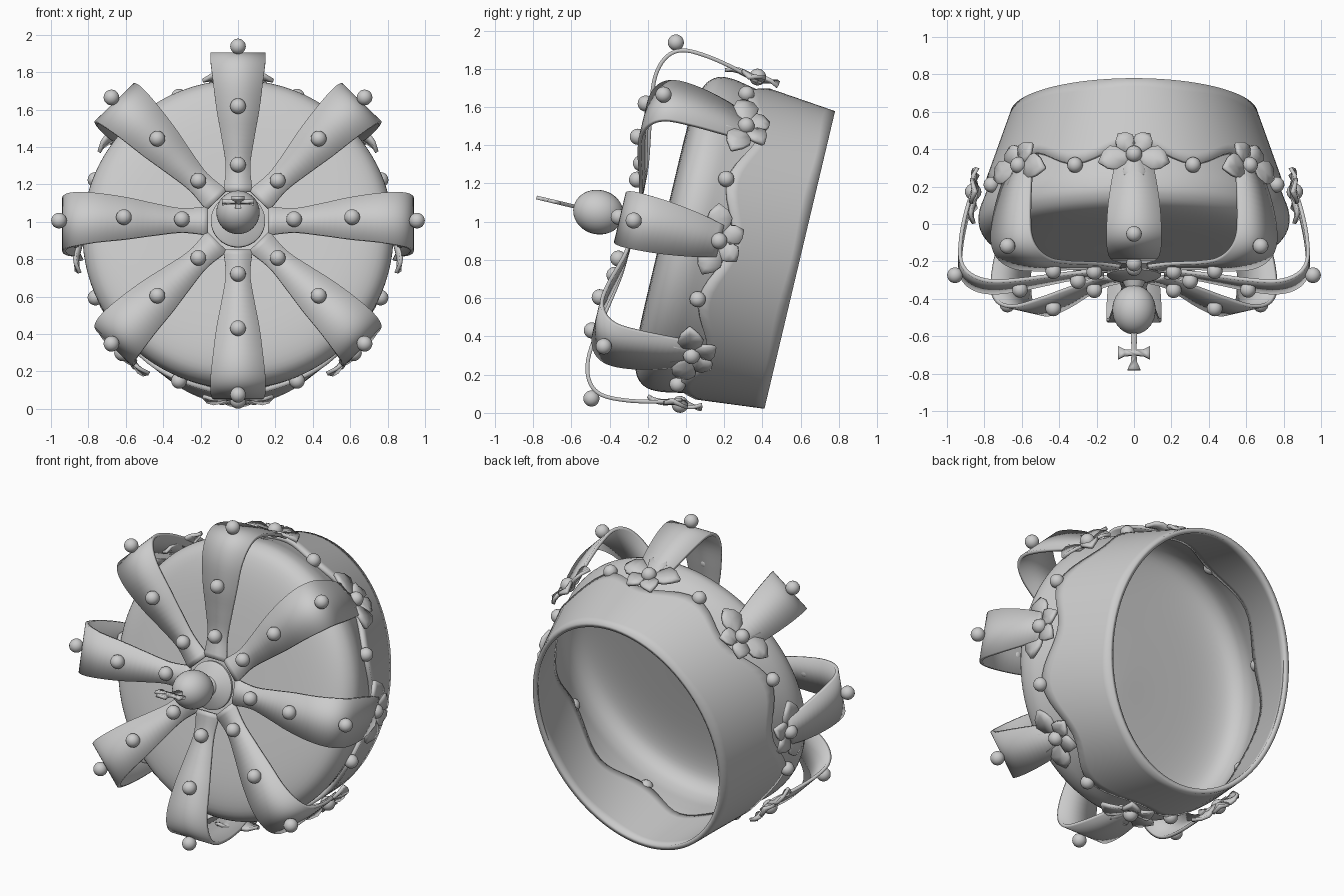
import bpy, bmesh
from math import cos, sin, pi, radians
from mathutils import Matrix, Vector

if "Cube" in bpy.data.objects:
    bpy.data.objects.remove(bpy.data.objects["Cube"])

# Crown is built upright around local z, then tipped forward onto its side
TILT = Matrix.Translation((0, 0.595, 0.80)) @ Matrix.Rotation(radians(76.65), 4, 'X')
N = 96


def make(name, verts, faces, thick=0.0, offset=0.0, local=Matrix(), angle=35):
    me = bpy.data.meshes.new(name)
    me.from_pydata(verts, [], faces)
    ob = bpy.data.objects.new(name, me)
    bpy.context.collection.objects.link(ob)
    ob.matrix_world = TILT @ local
    if thick:
        m = ob.modifiers.new("thickness", 'SOLIDIFY')
        m.thickness, m.offset = thick, offset
    bpy.ops.object.select_all(action='DESELECT')
    ob.select_set(True)
    bpy.context.view_layer.objects.active = ob
    bpy.ops.object.shade_smooth_by_angle(angle=radians(angle))
    return ob


def rings(name, point, rows, n=N, cap=False, **kw):
    """Stack of closed rings; point(row, angle) gives each vertex."""
    verts = [point(j, 2 * pi * i / n) for j in range(rows) for i in range(n)]
    faces = [(j * n + i, j * n + (i + 1) % n, (j + 1) * n + (i + 1) % n, (j + 1) * n + i)
             for j in range(rows - 1) for i in range(n)]
    if cap:
        faces.append(tuple((rows - 1) * n + i for i in range(n)))
        if cap == 2:
            faces.append(tuple(reversed(range(n))))
    return make(name, verts, faces, **kw)


def smooth(pts, steps=5):
    """Catmull-Rom through the points."""
    p = [Vector(q) for q in pts]
    p = [2 * p[0] - p[1]] + p + [2 * p[-1] - p[-2]]
    out = []
    for a, b, c, d in zip(p, p[1:], p[2:], p[3:]):
        for k in range(steps):
            t = k / steps
            out.append(0.5 * (2 * b + (c - a) * t + (2 * a - 5 * b + 4 * c - d) * t * t
                              + (3 * b - a - 3 * c + d) * t ** 3))
    return out + [p[-2]]


def bead(name, pos, r=0.042, stretch=1.0, seg=20):
    bm = bmesh.new()
    bmesh.ops.create_uvsphere(bm, u_segments=seg, v_segments=seg // 2 + 2, radius=r)
    bmesh.ops.scale(bm, vec=(1, 1, stretch), verts=bm.verts)
    me = bpy.data.meshes.new(name)
    bm.to_mesh(me)
    bm.free()
    me.shade_smooth()
    ob = bpy.data.objects.new(name, me)
    bpy.context.collection.objects.link(ob)
    ob.matrix_world = TILT @ Matrix.Translation(pos)


# Band: oval at the rim, nearly round and scalloped at the top
def band_point(j, a):
    w = (0.41 - 0.05 * cos(8 * a)) * j / 8
    return ((0.66 + 0.35 * w) * cos(a), (0.80 + 0.1 * w) * sin(a), w)


rings("band", band_point, 9, thick=0.03, offset=-1)

# Cushion and lining
prof = smooth([(0.02, 0.635, 0.775), (0.2, 0.70, 0.79), (0.38, 0.765, 0.81),
               (0.47, 0.80, 0.825), (0.56, 0.83, 0.84), (0.64, 0.82, 0.83),
               (0.70, 0.755, 0.765), (0.73, 0.6, 0.6), (0.735, 0.3, 0.3), (0.73, 0.02, 0.02)], 4)
rings("cushion", lambda j, a: (prof[j][1] * cos(a), prof[j][2] * sin(a), prof[j][0]),
      len(prof), cap=True, angle=60)

# Arches: flared ribbons (radius, height, half width) with pearls
path = smooth([(0.16, 0.885, 0.078), (0.3, 0.893, 0.066), (0.45, 0.917, 0.088),
               (0.6, 0.943, 0.115), (0.76, 0.957, 0.135), (0.87, 0.925, 0.147),
               (0.925, 0.85, 0.147), (0.925, 0.72, 0.138), (0.895, 0.56, 0.115),
               (0.855, 0.43, 0.085)])
ribbon_v = [(p[0], s * p[2], p[1]) for p in path for s in (-1, 1)]
ribbon_f = [(2 * i, 2 * i + 2, 2 * i + 3, 2 * i + 1) for i in range(len(path) - 1)]


# Flower petals: pointed, slightly cupped; local +z faces out of the band
def petal(angle, length, width):
    shape = [(0.02, 0.15, 0), (0.3, 0.7, 0.012), (0.6, 1, 0.022), (0.82, 0.7, 0.02), (1, 0.06, 0.008)]
    vs = []
    for t, b, h in shape:
        for s in (-1, 0, 1):
            x, y = t * length, s * b * width
            vs.append((x * cos(angle) - y * sin(angle), x * sin(angle) + y * cos(angle),
                       h + 0.012 * abs(s) * b))
    return vs


flower_v, flower_f = [], []
for ang, length, width in ((0, 0.18, 0.062), (75, 0.195, 0.068), (-75, 0.195, 0.068),
                           (142, 0.135, 0.055), (-142, 0.135, 0.055)):
    o = len(flower_v)
    flower_v += petal(radians(ang), length, width)
    flower_f += [(o + 3 * j + i, o + 3 * j + 3 + i, o + 3 * j + 4 + i, o + 3 * j + 1 + i)
                 for j in range(4) for i in range(2)]

for k in range(8):
    a = k * pi / 4
    spin = Matrix.Rotation(a, 4, 'Z')
    make("arch_ribbon", ribbon_v, ribbon_f, thick=0.02, local=spin)
    for r, w in ((0.30, 0.925), (0.61, 0.973), (0.957, 0.893)):
        bead("arch_pearl", (r * cos(a), r * sin(a), w))
    # petal x runs up the crown, petal z points outward
    out = 0.835 + 0.02 * abs(sin(a))
    face = Matrix(((0, 0, 1, out), (0, 1, 0, 0), (1, 0, 0, 0.43), (0, 0, 0, 1)))
    lean = Matrix.Rotation(radians(-4), 4, 'Y')
    make("flower", [tuple(face @ lean @ Vector(v)) for v in flower_v],
         flower_f, thick=0.02, local=spin)
    bead("flower_pearl", tuple(spin @ Vector((out + 0.025, 0, 0.435))), 0.044)
    b = a + pi / 8
    bead("band_pearl", (0.825 * cos(b), 0.845 * sin(b), 0.472))

# Centre disc and orb
disc = [(0.13, 0.868), (0.145, 0.88), (0.145, 0.895), (0.13, 0.905), (0.06, 0.93), (0.04, 0.97)]
rings("centre_disc", lambda j, a: (disc[j][0] * cos(a), disc[j][0] * sin(a), disc[j][1]),
      len(disc), n=48, cap=2)
bead("orb", (0, 0, 1.083), 0.116, 1.14, 32)

# Cross with flared arms, a thin plate
half = [(0.016, 1.19), (0.014, 1.305), (0.05, 1.302), (0.085, 1.285), (0.085, 1.355),
        (0.05, 1.337), (0.014, 1.335), (0.017, 1.375), (0.036, 1.415)]
outline = half + [(-x, z) for x, z in reversed(half)]
make("cross", [(x, 0, z) for x, z in outline], [tuple(range(len(outline)))], thick=0.02)
